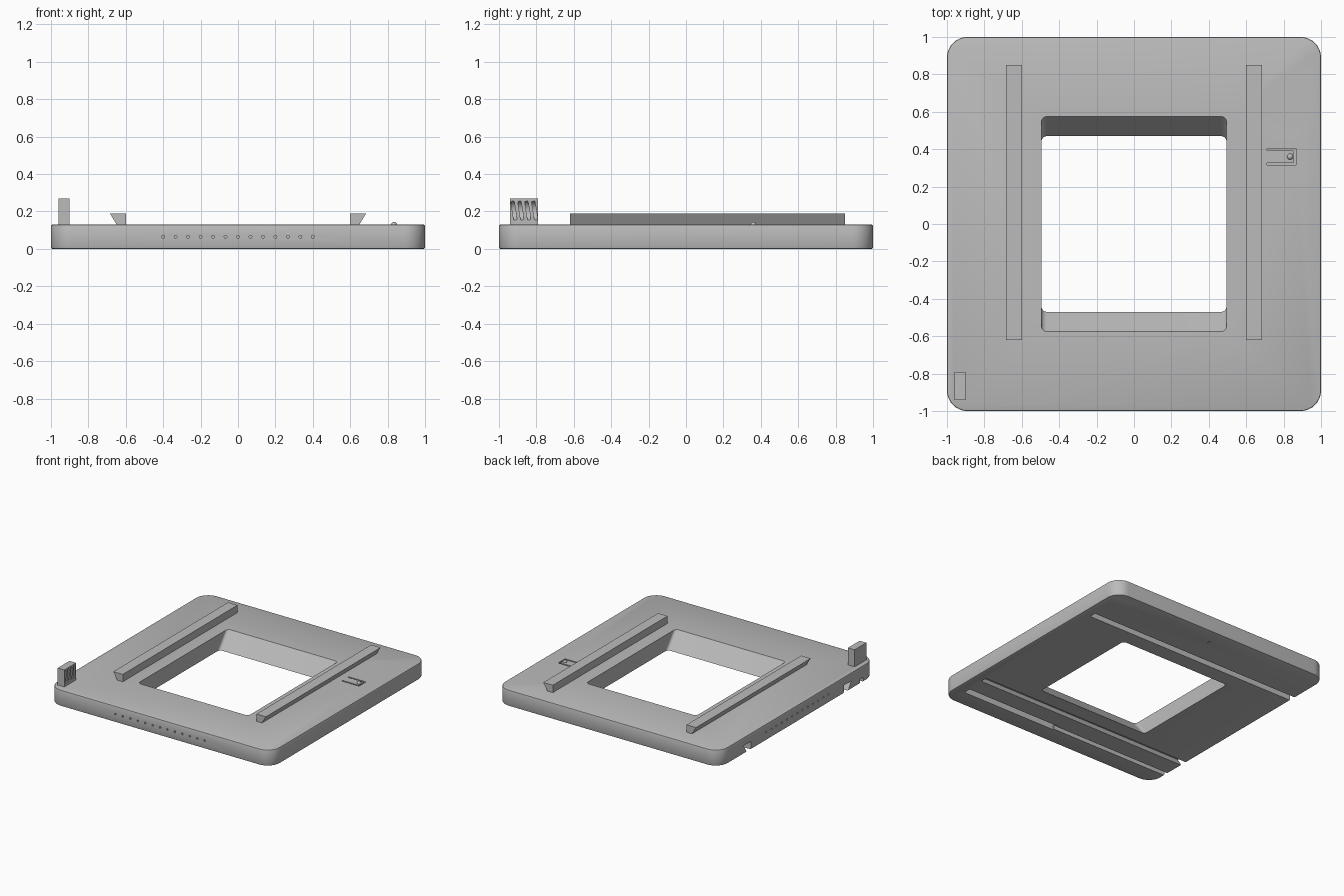
import bpy, bmesh, math
from mathutils import Matrix, Vector

if "Cube" in bpy.data.objects:
    bpy.data.objects.remove(bpy.data.objects["Cube"])

grey = bpy.data.materials.new("plain grey")
grey.use_nodes = True
GREY = (0.5, 0.5, 0.5, 1)
grey.diffuse_color = GREY
grey.node_tree.nodes["Principled BSDF"].inputs["Base Color"].default_value = GREY

TOP = 0.13
HALF_PI = math.pi / 2


def make(name, bm):
    bmesh.ops.recalc_face_normals(bm, faces=bm.faces)
    mesh = bpy.data.meshes.new(name)
    bm.to_mesh(mesh)
    bm.free()
    mesh.materials.append(grey)
    obj = bpy.data.objects.new(name, mesh)
    bpy.context.collection.objects.link(obj)
    return obj


def loft(name, lower, upper):
    """Closed solid between two matching loops of points."""
    bm = bmesh.new()
    a = [bm.verts.new(p) for p in lower]
    b = [bm.verts.new(p) for p in upper]
    n = len(a)
    bm.faces.new(a)
    bm.faces.new(b[::-1])
    for i in range(n):
        j = (i + 1) % n
        bm.faces.new((a[i], a[j], b[j], b[i]))
    return make(name, bm)


def box(name, x0, x1, y0, y1, z0, z1):
    bm = bmesh.new()
    bmesh.ops.create_cube(bm, size=1, matrix=Matrix.Translation(
        ((x0 + x1) / 2, (y0 + y1) / 2, (z0 + z1) / 2))
        @ Matrix.Diagonal((x1 - x0, y1 - y0, z1 - z0, 1)))
    return make(name, bm)


def cylinder(name, centre, radius, depth, turn=Matrix(), sides=16):
    bm = bmesh.new()
    bmesh.ops.create_cone(bm, cap_ends=True, segments=sides, radius1=radius,
                          radius2=radius, depth=depth,
                          matrix=Matrix.Translation(centre) @ turn)
    return make(name, bm)


def rounded(hx, hy, r, z, steps=8):
    """Rounded rectangle loop at height z."""
    pts = []
    for q, (sx, sy) in enumerate(((1, 1), (-1, 1), (-1, -1), (1, -1))):
        for k in range(steps + 1):
            t = HALF_PI * (q + k / steps)
            pts.append((sx * (hx - r) + r * math.cos(t),
                        sy * (hy - r) + r * math.sin(t), z))
    return pts


def activate(obj):
    bpy.ops.object.select_all(action='DESELECT')
    obj.select_set(True)
    bpy.context.view_layer.objects.active = obj


def cut(obj, cutters):
    activate(obj)
    for c in cutters:
        mod = obj.modifiers.new("cut", 'BOOLEAN')
        mod.operation, mod.solver, mod.object = 'DIFFERENCE', 'EXACT', c
        bpy.ops.object.modifier_apply(modifier=mod.name)
        bpy.data.objects.remove(c)


def smooth(obj):
    activate(obj)
    bpy.ops.object.shade_smooth_by_angle(angle=math.radians(30))


# Base plate with softened rim
plate = loft("base_plate", rounded(1, 1, 0.11, 0), rounded(1, 1, 0.11, TOP))
activate(plate)
bevel = plate.modifiers.new("rim", 'BEVEL')
bevel.width, bevel.segments = 0.008, 2
bevel.limit_method, bevel.angle_limit = 'ANGLE', math.radians(40)
bpy.ops.object.modifier_apply(modifier=bevel.name)

# Window whose front and back walls slope inward toward the bottom
slope = (0.575 - 0.47) / TOP
e = 0.02
cutters = [loft("window_cutter",
                rounded(0.495, 0.47 - slope * e, 0.03, -e),
                rounded(0.495, 0.575 + slope * e, 0.03, TOP + e))]

# Dovetail grooves under the plate, open on the right-hand side (-x)
for s in (1, -1):
    profile = [(0.595, -e), (0.64, -e), (0.65, 0), (0.69, 0.065), (0.595, 0.065)]
    cutters.append(loft("groove_cutter",
                        [(-1.1, s * y, z) for y, z in profile],
                        [(0.92, s * y, z) for y, z in profile]))

# Stepped screw channel under the plate
cutters.append(box("channel_cutter", -1.1, 0.91, -0.845, -0.805, -e, 0.035))
cutters.append(box("channel_pocket_cutter", 0.06, 0.91, -0.855, -0.795, -e, 0.07))

# Detent under the plate
cutters.append(cylinder("detent_cutter", (0, 0.86, 0), 0.012, 0.02))

# U-shaped slot around the spring clip
floor = TOP - 0.05
for y in (0.315, 0.393):
    cutters.append(box("slot_cutter", 0.71, 0.865, y, y + 0.012, floor, TOP + e))
cutters.append(box("slot_end_cutter", 0.853, 0.865, 0.316, 0.404, floor, TOP + e))

# Rows of scale pits on the front and right-hand faces
for i in range(13):
    p = -0.4 + i * 0.8 / 12
    cutters.append(cylinder("pit_cutter", (p, -1, 0.065), 0.008, 0.02,
                            Matrix.Rotation(HALF_PI, 4, 'X'), 8))
    cutters.append(cylinder("pit_cutter", (-1, p, 0.065), 0.008, 0.02,
                            Matrix.Rotation(HALF_PI, 4, 'Y'), 8))
cut(plate, cutters)
smooth(plate)

# Undercut rails on top
for s, side in ((1, "left"), (-1, "right")):
    profile = [(0.60, TOP - 0.002), (0.648, TOP - 0.002), (0.685, 0.19), (0.60, 0.19)]
    loft(side + "_rail", [(s * x, -0.62, z) for x, z in profile],
         [(s * x, 0.85, z) for x, z in profile])

# Small bump on the spring clip
bm = bmesh.new()
bmesh.ops.create_uvsphere(bm, u_segments=16, v_segments=8, radius=0.017,
                          matrix=Matrix.Translation((0.835, 0.36, TOP - 0.003)))
smooth(make("clip_bump", bm))

# Threaded block: slanted disc cuts form the half thread
block = box("thread_block", -0.96, -0.90, -0.94, -0.79, TOP - 0.002, 0.268)
turn = Matrix.Rotation(HALF_PI + math.radians(9), 4, 'X')
cut(block, [cylinder("thread_cutter", (-0.872, -0.92 + i * 0.037, 0.205),
                     0.058, 0.018, turn, 32) for i in range(4)])
smooth(block)
